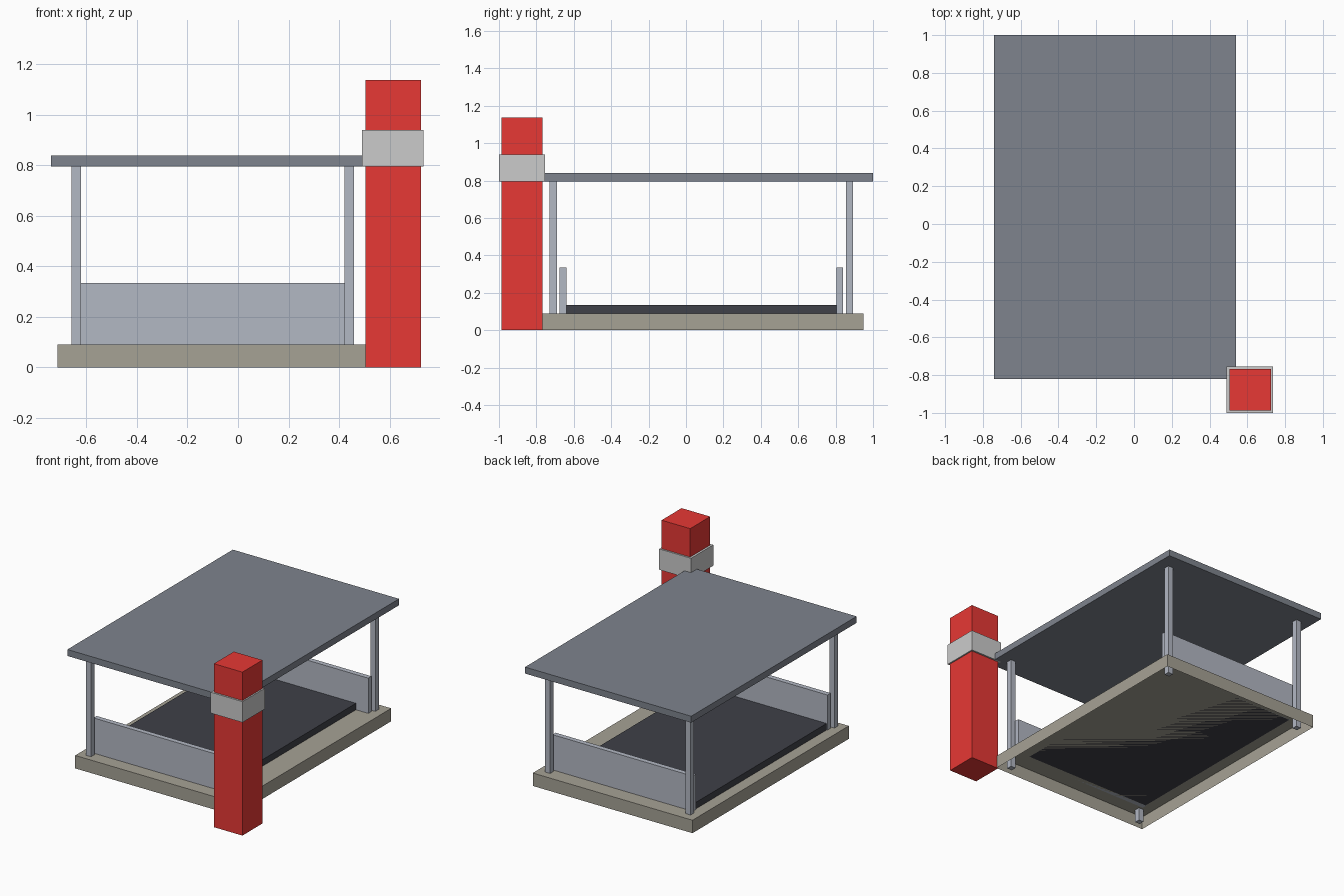
import bpy, bmesh

if "Cube" in bpy.data.objects:
    bpy.data.objects.remove(bpy.data.objects["Cube"])


def material(name, rgb):
    m = bpy.data.materials.new(name)
    m.diffuse_color = (*rgb, 1.0)
    m.use_nodes = True
    m.node_tree.nodes["Principled BSDF"].inputs["Base Color"].default_value = m.diffuse_color
    return m


RED = material("red_paint", (0.80, 0.04, 0.035))
ROOF = material("slate", (0.21, 0.23, 0.27))
STEEL = material("blue_grey_metal", (0.45, 0.48, 0.55))
STONE = material("warm_stone", (0.38, 0.36, 0.30))
DARK = material("dark_rubber", (0.05, 0.052, 0.065))


def box(name, x, y, z, mat=None, open_bottom=False):
    """Box spanning the given (min, max) ranges."""
    bm = bmesh.new()
    bmesh.ops.create_cube(bm, size=1.0)
    for v in bm.verts:
        v.co = [r[0] if c < 0 else r[1] for c, r in zip(v.co, (x, y, z))]
    if open_bottom:
        bm.normal_update()
        bmesh.ops.delete(bm, geom=[f for f in bm.faces if f.normal.z < -0.5],
                         context='FACES_ONLY')
    mesh = bpy.data.meshes.new(name)
    bm.to_mesh(mesh)
    bm.free()
    obj = bpy.data.objects.new(name, mesh)
    bpy.context.collection.objects.link(obj)
    if mat:
        mesh.materials.append(mat)
    return obj


# Plinth (hollow underneath), floor pad and flat roof
box("base", (-0.715, 0.515), (-0.77, 0.95), (0, 0.09), STONE, open_bottom=True)
box("floor_pad", (-0.635, 0.345), (-0.64, 0.805), (0.09, 0.135), DARK)
box("roof", (-0.74, 0.54), (-0.82, 1.0), (0.795, 0.84), ROOF)

# Square corner posts, running down through the hollow plinth
for side, px in (("left", -0.641), ("right", 0.44)):
    for end, py in (("front", -0.71), ("back", 0.874)):
        box(f"{end}_{side}_post", (px - 0.019, px + 0.019),
            (py - 0.019, py + 0.019), (0, 0.795), STEEL)

# Low end panels
for end, y in (("front", (-0.675, -0.64)), ("back", (0.805, 0.84))):
    box(f"{end}_panel", (-0.641, 0.44), y, (0.09, 0.335), STEEL)

# Red pillar with a collar at roof height
box("pillar", (0.505, 0.725), (-0.987, -0.767), (0, 1.138), RED)
box("pillar_collar", (0.49, 0.735), (-1.0, -0.755), (0.795, 0.94))
